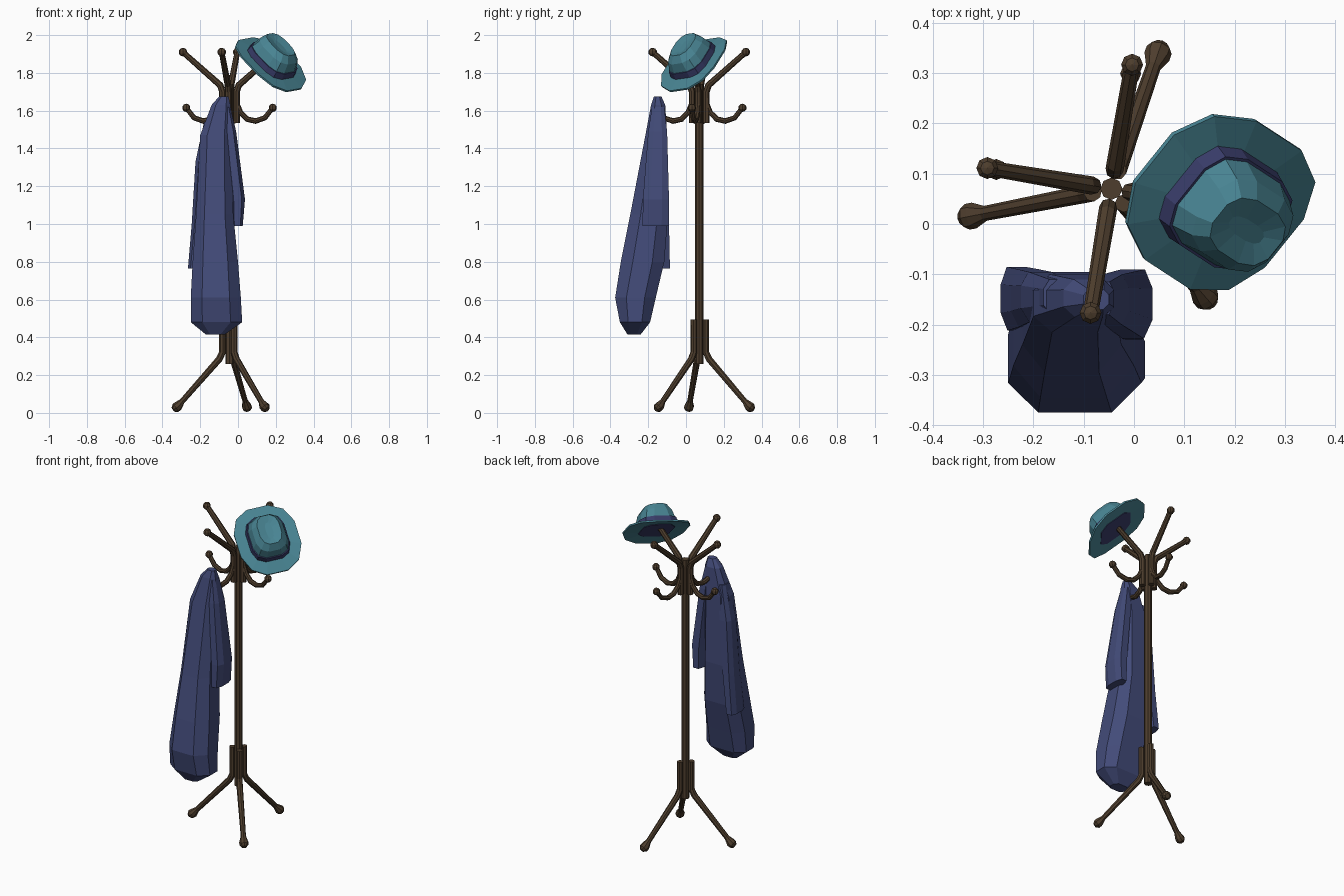
import bpy, bmesh
from math import sin, cos, pi, radians
from mathutils import Vector, Matrix

if "Cube" in bpy.data.objects:
    bpy.data.objects.remove(bpy.data.objects["Cube"])


def material(name, rgb):
    m = bpy.data.materials.new(name)
    m.diffuse_color = (*rgb, 1)
    m.use_nodes = True
    m.node_tree.nodes["Principled BSDF"].inputs["Base Color"].default_value = m.diffuse_color
    return m


WOOD = material("wood", (0.075, 0.047, 0.026))
CLOTH = material("navy_cloth", (0.055, 0.07, 0.19))
BAND = material("band_cloth", (0.04, 0.045, 0.14))
FELT = material("teal_felt", (0.065, 0.23, 0.29))
AXIS = Vector((-0.045, 0.07, 0))


def loft(name, rings, mat, balls=()):
    """Skin a list of equal rings, cap the ends, optionally add end knobs."""
    bm = bmesh.new()
    vs = [[bm.verts.new(p) for p in ring] for ring in rings]
    n = len(vs[0])
    for a, b in zip(vs, vs[1:]):
        for i in range(n):
            j = (i + 1) % n
            bm.faces.new((a[i], a[j], b[j], b[i]))
    bm.faces.new(vs[0][::-1])
    bm.faces.new(vs[-1])
    for p, r in balls:
        bmesh.ops.create_uvsphere(bm, u_segments=8, v_segments=5, radius=r,
                                  matrix=Matrix.Translation(p))
    bmesh.ops.recalc_face_normals(bm, faces=bm.faces)
    me = bpy.data.meshes.new(name)
    bm.to_mesh(me)
    bm.free()
    me.materials.append(mat)
    ob = bpy.data.objects.new(name, me)
    bpy.context.collection.objects.link(ob)
    return ob


def rod(name, path, angle, knob=None):
    """Octagonal rod along (distance, height, radius) points, turned round the pole."""
    out = Vector((cos(angle), sin(angle), 0))
    side = Vector((-sin(angle), cos(angle), 0))
    pts = [AXIS + out * d + Vector((0, 0, z)) for d, z, _ in path]
    rings = []
    for i, p in enumerate(pts):
        t = Vector()
        if i:
            t += (p - pts[i - 1]).normalized()
        if i < len(pts) - 1:
            t += (pts[i + 1] - p).normalized()
        nrm = t.normalized().cross(side)
        r = path[i][2]
        rings.append([p + (nrm * cos(k * pi / 4) + side * sin(k * pi / 4)) * r
                      for k in range(8)])
    return loft(name, rings, WOOD, [(pts[-1], knob)] if knob else ())


# Pole
rod("pole", [(0, 0.26, 0.022), (0, 1.74, 0.022)], 0)

# Three splayed legs with swollen feet
for i, a in enumerate((71, 191, 311)):
    rod(f"leg_{i+1}", [(0.038, 0.495, 0.018), (0.038, 0.32, 0.018),
                       (0.055, 0.285, 0.018), (0.255, 0.062, 0.015),
                       (0.278, 0.036, 0.026), (0.292, 0.026, 0.026),
                       (0.304, 0.018, 0.014)], radians(a))

# Four hat arms and four coat hooks
for i in range(4):
    a = radians(80.5 + 90 * i)
    rod(f"upper_arm_{i+1}", [(0.038, 1.535, 0.018), (0.038, 1.70, 0.018),
                             (0.05, 1.735, 0.018), (0.25, 1.91, 0.015)], a, 0.023)
    rod(f"coat_hook_{i+1}", [(0.04, 1.64, 0.013), (0.06, 1.59, 0.014),
                             (0.095, 1.555, 0.015), (0.14, 1.545, 0.015),
                             (0.19, 1.562, 0.014), (0.232, 1.615, 0.013)], a, 0.022)


def box_ring(x0, x1, y0, y1, z, skew=0):
    """Eight-sided chamfered cross-section of hanging cloth."""
    cx, cy, hx, hy = (x0 + x1) / 2, (y0 + y1) / 2, (x1 - x0) / 2, (y1 - y0) / 2
    shape = [(1, -.45), (1, .45), (.6, 1), (-.6, 1), (-1, .45), (-1, -.45),
             (-.55, -.9), (.55, -.9)]
    return [Vector((cx + hx * u, cy + hy * v / (0.9 if v < -.5 else 1),
                    z + skew * u)) for u, v in shape]


# Coat body and its two sleeves
loft("coat_body", [box_ring(*r) for r in (
    (-0.10, -0.05, -0.17, -0.13, 1.675),
    (-0.14, -0.04, -0.185, -0.11, 1.63),
    (-0.20, -0.035, -0.215, -0.10, 1.47),
    (-0.222, -0.025, -0.295, -0.095, 1.05),
    (-0.24, 0.00, -0.345, -0.115, 0.80),
    (-0.25, 0.015, -0.375, -0.16, 0.61),
    (-0.25, 0.022, -0.35, -0.19, 0.48),
    (-0.17, -0.07, -0.31, -0.24, 0.415))], CLOTH)
loft("right_sleeve", [box_ring(*r) for r in (
    (-0.085, -0.04, -0.18, -0.115, 1.62),
    (-0.075, -0.01, -0.20, -0.10, 1.49),
    (-0.04, 0.037, -0.228, -0.09, 1.13),
    (-0.032, 0.025, -0.23, -0.09, 0.99))], CLOTH)
loft("left_sleeve", [box_ring(*r) for r in (
    (-0.18, -0.12, -0.18, -0.11, 1.54),
    (-0.225, -0.15, -0.195, -0.095, 1.33),
    (-0.245, -0.175, -0.205, -0.09, 1.0),
    (-0.265, -0.205, -0.212, -0.085, 0.765))], CLOTH)

# Hat, built in its own tilted frame (long axis, cross axis, up)
up = Vector((0.46, -0.48, 0.74)).normalized()
long_axis = Vector((0.63, -0.41, -0.66))
long_axis = (long_axis - up * long_axis.dot(up)).normalized()
cross = up.cross(long_axis)
centre = Vector((0.172, 0.043, 1.85))


def hat_ring(a, b, h, n=12, power=0.8, bend=0, shift=0):
    ring = []
    for k in range(n):
        c, s = cos(2 * pi * (k + .5) / n), sin(2 * pi * (k + .5) / n)
        u = abs(c) ** power * (1 if c > 0 else -1)
        v = abs(s) ** power * (1 if s > 0 else -1)
        ring.append(centre + long_axis * (a * u + shift) + cross * b * v
                    + up * (h + bend * (v * v - u * u)))
    return ring


loft("hat_brim", [hat_ring(0.12, 0.10, 0.0), hat_ring(0.21, 0.183, -0.006, bend=0.01),
                  hat_ring(0.21, 0.183, 0.004, bend=0.01),
                  hat_ring(0.135, 0.115, 0.012)], FELT)
loft("hat_lining", [hat_ring(0.115, 0.095, -0.003, 8, 0.6),
                    hat_ring(0.115, 0.095, 0.005, 8, 0.6)], BAND)
loft("hat_band", [hat_ring(0.138, 0.118, 0.005, power=0.65),
                  hat_ring(0.132, 0.112, 0.045, power=0.65)], BAND)
# Crown with pinched, dented top
loft("hat_crown", [hat_ring(0.128, 0.108, 0.04, power=0.65),
                   hat_ring(0.113, 0.092, 0.095, power=0.7),
                   hat_ring(0.09, 0.065, 0.128, power=0.75, shift=-0.008),
                   hat_ring(0.05, 0.02, 0.118, shift=-0.005)], FELT)
